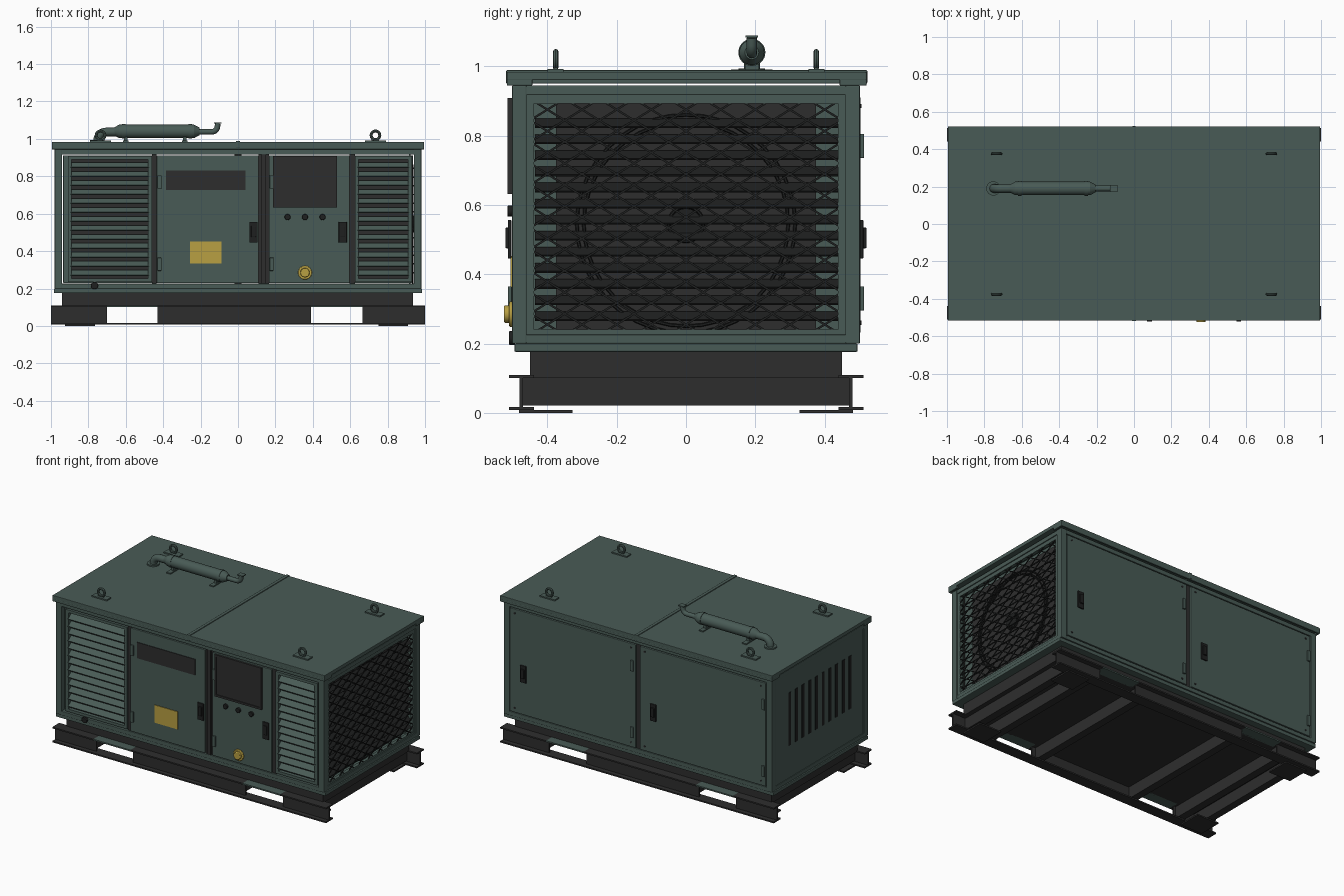
import bpy, bmesh, math
from mathutils import Matrix, Vector

if "Cube" in bpy.data.objects:
    bpy.data.objects.remove(bpy.data.objects["Cube"])


def material(name, rgb):
    m = bpy.data.materials.new(name)
    m.diffuse_color = (*rgb, 1)
    m.use_nodes = True
    m.node_tree.nodes["Principled BSDF"].inputs["Base Color"].default_value = m.diffuse_color
    return m


GREEN = material("dark_green_paint", (0.066, 0.104, 0.092))
DARK = material("charcoal_steel", (0.027, 0.027, 0.027))
BLACK = material("black_rubber", (0.013, 0.014, 0.014))
YELLOW = material("warning_yellow", (0.48, 0.35, 0.055))


class Part:
    """Collects boxes, cylinders and rings into one named object."""

    def __init__(self, name, mat):
        self.name, self.mat, self.bm = name, mat, bmesh.new()

    def box(self, x0, x1, y0, y1, z0, z1, rot=None):
        m = Matrix.Translation(((x0 + x1) / 2, (y0 + y1) / 2, (z0 + z1) / 2))
        if rot:
            m = m @ Matrix.Rotation(rot[0], 4, rot[1])
        bmesh.ops.create_cube(self.bm, size=1, matrix=m @ Matrix.Diagonal((x1 - x0, y1 - y0, z1 - z0, 1)))
        return self

    def cyl(self, c, r, h, axis='Z', r2=None, n=24):
        turn = {'X': Matrix.Rotation(math.pi / 2, 4, 'Y'), 'Y': Matrix.Rotation(math.pi / 2, 4, 'X'),
                'Z': Matrix()}[axis]
        bmesh.ops.create_cone(self.bm, cap_ends=True, segments=n, radius1=r, radius2=r if r2 is None else r2,
                              depth=h, matrix=Matrix.Translation(c) @ turn)
        return self

    def ring(self, c, R, r, axis, n=28, k=8):
        # torus whose hole points along the given axis
        rows = []
        for i in range(n):
            a = 2 * math.pi * i / n
            row = []
            for j in range(k):
                b = 2 * math.pi * j / k
                u, v, w = (R + r * math.cos(b)) * math.cos(a), (R + r * math.cos(b)) * math.sin(a), r * math.sin(b)
                p = (w, u, v) if axis == 'X' else (u, w, v)
                row.append(self.bm.verts.new(Vector(c) + Vector(p)))
            rows.append(row)
        for i in range(n):
            for j in range(k):
                a, b = rows[i], rows[(i + 1) % n]
                self.bm.faces.new((a[j], b[j], b[(j + 1) % k], a[(j + 1) % k]))
        return self

    def done(self, bevel=0, smooth=False):
        bmesh.ops.recalc_face_normals(self.bm, faces=self.bm.faces)
        me = bpy.data.meshes.new(self.name)
        self.bm.to_mesh(me)
        self.bm.free()
        me.materials.append(self.mat)
        ob = bpy.data.objects.new(self.name, me)
        bpy.context.collection.objects.link(ob)
        if bevel:
            mod = ob.modifiers.new("bevel", 'BEVEL')
            mod.width, mod.segments = bevel, 2
        if smooth:
            bpy.context.view_layer.objects.active = ob
            ob.select_set(True)
            bpy.ops.object.shade_smooth_by_angle(angle=math.radians(40))
            ob.select_set(False)
        return ob


def pipe(name, pts, r, mat):
    cu = bpy.data.curves.new(name, 'CURVE')
    cu.dimensions, cu.bevel_depth, cu.bevel_resolution, cu.use_fill_caps = '3D', r, 4, True
    s = cu.splines.new('POLY')
    s.points.add(len(pts) - 1)
    for p, q in zip(s.points, pts):
        p.co = (*q, 1)
    cu.materials.append(mat)
    ob = bpy.data.objects.new(name, cu)
    bpy.context.collection.objects.link(ob)
    bpy.context.view_layer.objects.active = ob
    ob.select_set(True)
    bpy.ops.object.convert(target='MESH')
    bpy.ops.object.shade_smooth_by_angle(angle=math.radians(40))
    bpy.context.object.select_set(False)


S = (-1, 1)

# Skid: I-beam rails with fork pockets, cross members and feet
rails = Part("skid_rails", DARK)
pockets = Part("fork_pocket_plates", GREEN)
for s in S:
    y = s * 0.475
    rails.box(-1, 1, y - 0.035, y + 0.037, 0.008, 0.017)
    for a, b in ((-1, -0.70), (-0.43, 0.39), (0.665, 1)):
        rails.box(a, b, y - 0.005, y + 0.005, 0.01, 0.105).box(a, b, y - 0.035, y + 0.037, 0.1, 0.109)
    for a, b in ((-0.70, -0.43), (0.39, 0.665)):
        pockets.box(a, b, y - 0.035, y + 0.037, 0.1, 0.109)
rails.done()
pockets.done()
cross = Part("skid_cross_members", DARK)
for x in (-0.88, -0.74, -0.38, 0.34, 0.72, 0.88):
    cross.box(x - 0.025, x + 0.025, -0.47, 0.47, 0.022, 0.1)
cross.done()
feet = Part("skid_feet", DARK)
for s in S:
    for x in (-0.845, 0.83):
        feet.box(x - 0.08, x + 0.08, s * 0.405 - 0.077, s * 0.405 + 0.077, 0, 0.009)
feet.done()
Part("base_tank", DARK).box(-0.94, 0.935, -0.45, 0.45, 0.1, 0.178).done()

# Canopy frame: tray, corner posts, edge bars and inner ceiling
Part("base_tray", GREEN).box(-0.985, 0.985, -0.495, 0.495, 0.176, 0.2).done(0.004)
frame = Part("canopy_frame", GREEN)
for s in S:
    for t in S:
        x, y = s * 0.96, t * 0.481
        frame.box(x - 0.02, x + 0.02, y - 0.021, y + 0.021, 0.2, 0.945)
    frame.box(-0.95, 0.95, s * 0.481 - 0.02, s * 0.481 + 0.02, 0.917, 0.945)
    frame.box(-0.95, 0.95, s * 0.481 - 0.02, s * 0.481 + 0.02, 0.2, 0.226)
    frame.box(s * 0.96 - 0.018, s * 0.96 + 0.018, -0.47, 0.47, 0.917, 0.945)
    frame.box(s * 0.96 - 0.018, s * 0.96 + 0.018, -0.47, 0.47, 0.2, 0.226)
frame.box(-0.95, 0.95, -0.47, 0.47, 0.932, 0.942)
frame.done(0.003)

# Roof with turned-down lips and centre seam
roof = Part("roof", GREEN).box(-0.995, 0.995, -0.517, 0.521, 0.96, 0.984)
for s in S:
    y = 0.002 + s * 0.513
    roof.box(-0.995, 0.995, y - 0.006, y + 0.006, 0.944, 0.965)
    for t in S:
        roof.box(s * 0.989 - 0.006, s * 0.989 + 0.006, t * 0.48 - 0.037, t * 0.48 + 0.037, 0.944, 0.965)
    roof.box(-0.93, 0.93, s * 0.47 - 0.01, s * 0.47 + 0.01, 0.94, 0.965)
roof.done(0.003)
Part("roof_seam", GREEN).box(-0.011, 0.011, -0.519, 0.523, 0.95, 0.989).done(0.003)


# Louvred vents on the front
def louvre(name, x0, x1):
    p = Part(name, GREEN)
    for a, b in ((x0, x0 + 0.02), (x1 - 0.02, x1)):
        p.box(a, b, -0.5, -0.475, 0.235, 0.908)
    p.box(x0, x1, -0.5, -0.475, 0.235, 0.253).box(x0, x1, -0.5, -0.475, 0.89, 0.908)
    for i in range(13):
        z = 0.283 + i * 0.048
        p.box(x0 + 0.015, x1 - 0.015, -0.504, -0.464, z - 0.003, z + 0.003, (math.radians(40), 'X'))
    p.done()
    Part(name + "_backing", DARK).box(x0, x1, -0.458, -0.452, 0.235, 0.905).done()


louvre("left_louvre", -0.91, -0.46)
louvre("right_louvre", 0.625, 0.93)

# Front doors, rear doors and the dark posts between them
doors = Part("front_doors", GREEN)
doors.box(-0.435, 0.11, -0.502, -0.484, 0.23, 0.912).box(0.165, 0.597, -0.502, -0.484, 0.23, 0.912)
doors.done(0.003)
rear = Part("rear_doors", GREEN)
rear.box(0.016, 0.935, 0.484, 0.503, 0.23, 0.912).box(-0.935, -0.016, 0.484, 0.503, 0.23, 0.912)
rear.done(0.003)
posts = Part("door_posts", DARK)
for a, b in ((-0.46, -0.435), (0.11, 0.165), (0.597, 0.625)):
    posts.box(a, b, -0.49, -0.45, 0.226, 0.917)
posts.box(-0.02, 0.02, 0.45, 0.492, 0.226, 0.917)
posts.box(0.125, 0.15, -0.499, -0.485, 0.226, 0.917)
posts.done()

# Hinges, latches and door bolts
hinges = Part("hinges", GREEN)
latches = Part("door_latches", BLACK)
bolts = Part("door_bolts", DARK)
for side, hx, lx in ((-1, -0.42, 0.083), (-1, 0.18, 0.56), (1, 0.04, 0.835), (1, -0.92, -0.115)):
    y = side * 0.508
    for z in (0.33, 0.77):
        hinges.box(hx - 0.011, hx + 0.011, y - 0.006, y + 0.006, z - 0.035, z + 0.035)
    latches.box(lx - 0.022, lx + 0.022, y - 0.006, y + 0.004, 0.445, 0.557)
    latches.box(lx - 0.013, lx + 0.013, side * 0.515 - 0.006, side * 0.515 + 0.006, 0.475, 0.535)
for x in (-0.9, -0.05, 0.05, 0.9):
    for z in (0.26, 0.885):
        bolts.cyl((x, 0.504, z), 0.006, 0.006, 'Y', n=8)
hinges.done(0.003)
latches.done(0.003)
bolts.done()

# Control panel, knobs, emergency stop, plates and drain plug
panel = Part("control_panel_bezel", DARK)
panel.box(0.187, 0.53, -0.509, -0.5, 0.632, 0.908)
for a, b, c, d in ((0.187, 0.53, 0.632, 0.645), (0.187, 0.53, 0.895, 0.908),
                   (0.187, 0.2, 0.632, 0.908), (0.517, 0.53, 0.632, 0.908)):
    panel.box(a, b, -0.515, -0.5, c, d)
panel.done()
knobs = Part("control_knobs", BLACK)
for x in (0.265, 0.358, 0.452):
    knobs.cyl((x, -0.508, 0.582), 0.016, 0.014, 'Y')
knobs.done(0.002, True)
stop = Part("emergency_stop", YELLOW).cyl((0.358, -0.505, 0.285), 0.037, 0.01, 'Y')
stop.cyl((0.358, -0.515, 0.285), 0.025, 0.02, 'Y').done(0.003, True)
Part("dark_plate", DARK).box(-0.385, 0.04, -0.506, -0.5, 0.727, 0.832).done()
Part("warning_plate", YELLOW).box(-0.257, -0.088, -0.506, -0.5, 0.335, 0.452).done()
Part("drain_plug", BLACK).cyl((-0.767, -0.502, 0.216), 0.02, 0.018, 'Y').done(0.003, True)

# Right end: framed radiator, fan, slats and diamond guard
end = Part("radiator_frame", GREEN).box(0.915, 0.921, -0.46, 0.46, 0.226, 0.917)
for s in S:
    end.box(0.95, 0.972, s * 0.451 - 0.012, s * 0.451 + 0.012, 0.226, 0.917)
end.box(0.95, 0.972, -0.46, 0.46, 0.226, 0.24).box(0.95, 0.972, -0.46, 0.46, 0.893, 0.917)
end.done()
Part("radiator_core", DARK).box(0.9, 0.928, -0.375, 0.375, 0.236, 0.892).done()
fan = Part("fan_guard", BLACK)
for R in (0.315, 0.295, 0.05):
    fan.ring((0.934, 0, 0.545), R, 0.005, 'X', 40, 6)
fan.cyl((0.932, 0, 0.545), 0.045, 0.02, 'X').done()
slats = Part("radiator_slats", BLACK)
for i in range(13):
    z = 0.279 + i * 0.0464
    slats.box(0.929, 0.965, -0.436, 0.438, z - 0.003, z + 0.003, (math.radians(40), 'Y'))
slats.done()
guard = Part("diamond_guard", BLACK)
slope, zl, zh, yl = 0.62, 0.24, 0.893, 0.441
for s in S:
    for i in range(-14, 15):
        c = i * 0.1
        ya, yb = sorted((c + s * (zl - 0.565) / slope, c + s * (zh - 0.565) / slope))
        ya, yb = max(ya, -yl), min(yb, yl)
        if yb - ya < 0.02:
            continue
        ym = (ya + yb) / 2
        zm = 0.565 + s * slope * (ym - c)
        half = (yb - ya) / 2 * math.hypot(1, slope)
        guard.box(0.967, 0.971, ym - half, ym + half, zm - 0.003, zm + 0.003, (s * math.atan(slope), 'X'))
guard.done()

# Left end: closed panel with vertical air slots
Part("left_end_panel", GREEN).box(-0.974, -0.955, -0.462, 0.462, 0.224, 0.919).done(0.003)
slots = Part("air_slots", BLACK)
for i in range(10):
    y = -0.32 + i * 0.07
    slots.box(-0.977, -0.972, y - 0.013, y + 0.013, 0.44, 0.79)
slots.done()

# Lifting eyes on the roof corners
eyes = Part("lifting_eyes", GREEN)
for s in S:
    for t in S:
        x, y = s * 0.735, t * 0.376
        eyes.box(x - 0.055, x + 0.055, y - 0.023, y + 0.023, 0.982, 0.992)
        eyes.box(x - 0.02, x + 0.02, y - 0.005, y + 0.005, 0.985, 1.002)
        eyes.ring((x, y, 1.019), 0.023, 0.008, 'Y')
eyes.done(0, True)

# Exhaust: silencer, bands, saddles, pipes and rain cap
Y, Z = 0.19, 1.04
can = Part("silencer", GREEN).cyl((-0.435, Y, Z), 0.036, 0.4, 'X', n=32)
can.cyl((-0.22, Y, Z), 0.036, 0.03, 'X', 0.02, 32).cyl((-0.65, Y, Z), 0.02, 0.03, 'X', 0.036, 32)
for x in (-0.61, -0.255):
    can.cyl((x, Y, Z), 0.039, 0.018, 'X', n=32)
can.done(0, True)
saddle = Part("silencer_saddles", GREEN)
for x in (-0.6, -0.285):
    saddle.box(x - 0.015, x + 0.015, Y - 0.06, Y + 0.06, 0.983, 0.991)
    saddle.box(x - 0.01, x + 0.01, Y - 0.02, Y + 0.02, 0.985, 1.015)
saddle.cyl((-0.752, Y, 0.987), 0.038, 0.012).done()
bend = [(-0.705 - 0.045 * math.sin(a), Y, 0.992 + 0.045 * math.cos(a)) for a in [i * math.pi / 16 for i in range(9)]]
pipe("exhaust_inlet_pipe", [(-0.65, Y, 1.037)] + bend + [(-0.75, Y, 0.98)], 0.023, GREEN)
out = [(-0.14 + 0.03 * math.sin(a), Y, 1.068 - 0.03 * math.cos(a)) for a in [i * math.pi / 16 for i in range(8)]]
pipe("exhaust_outlet_pipe", [(-0.22, Y, 1.038)] + out + [(-0.108, Y, 1.082)], 0.015, GREEN)
Part("rain_cap", GREEN).box(-0.127, -0.087, Y - 0.018, Y + 0.018, 1.083, 1.089).done()
